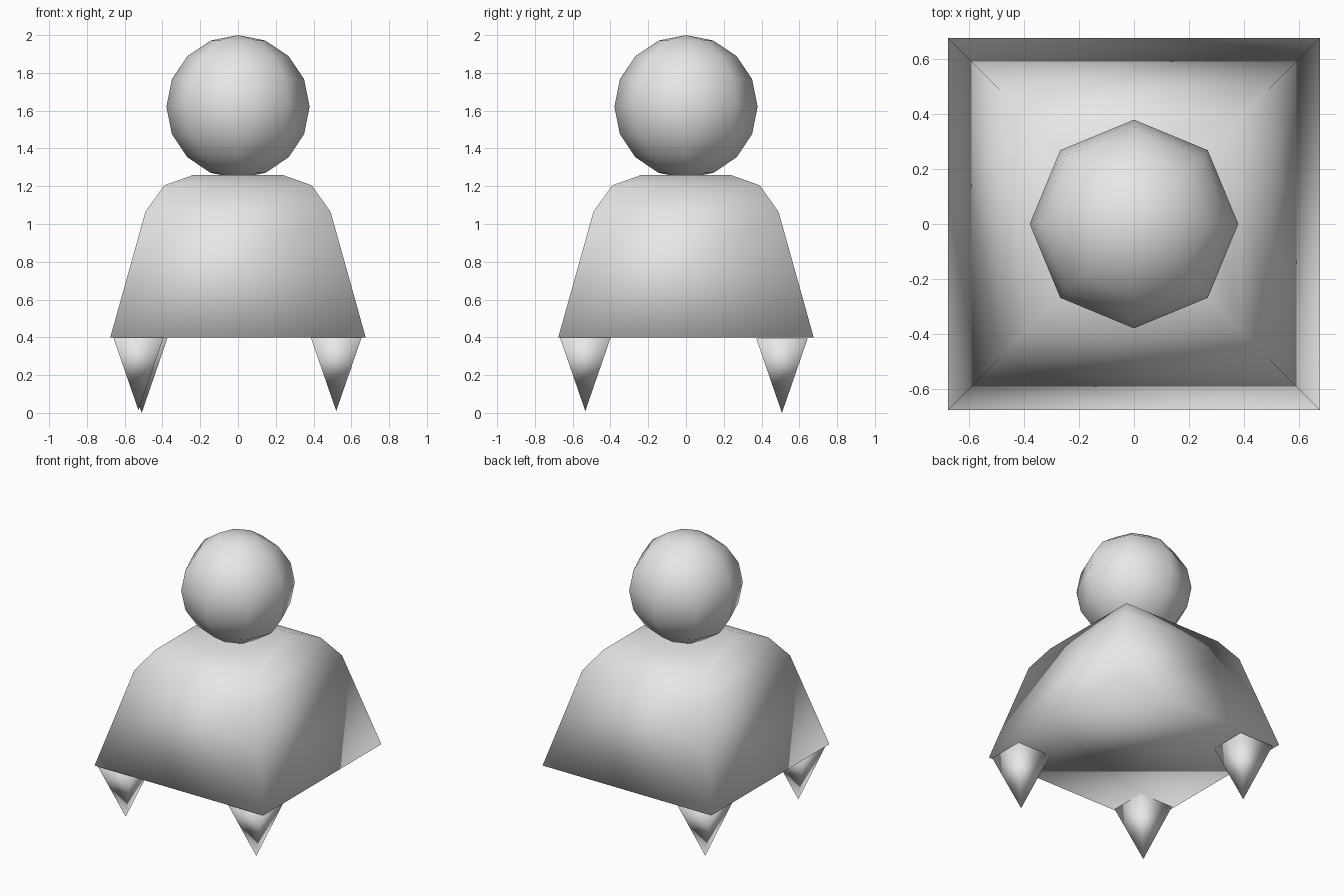
import bpy
import bmesh
from mathutils import Matrix

cube = bpy.data.objects.get("Cube")
if cube:
    bpy.data.objects.remove(cube, do_unlink=True)

# Single plain grey material
grey = bpy.data.materials.new("plain_grey")
grey.use_nodes = True
colour = (0.8, 0.8, 0.8, 1)
grey.diffuse_color = colour
grey.node_tree.nodes["Principled BSDF"].inputs["Base Color"].default_value = colour


def finish(name, bm):
    """Turn a bmesh into a fully smooth-shaded grey object."""
    bmesh.ops.recalc_face_normals(bm, faces=bm.faces)
    for face in bm.faces:
        face.smooth = True
    mesh = bpy.data.meshes.new(name)
    bm.to_mesh(mesh)
    bm.free()
    mesh.materials.append(grey)
    obj = bpy.data.objects.new(name, mesh)
    bpy.context.collection.objects.link(obj)
    return obj


# Body: square rings (half width, height) from the wide base to the rounded shoulders
profile = [(0.676, 0.4), (0.49, 1.065), (0.39, 1.205), (0.235, 1.26)]
corners = [(-1, -1), (1, -1), (1, 1), (-1, 1)]
bm = bmesh.new()
rings = [[bm.verts.new((x * w, y * w, z)) for x, y in corners] for w, z in profile]
for low, high in zip(rings, rings[1:]):
    for i in range(4):
        j = (i + 1) % 4
        bm.faces.new((low[i], low[j], high[j], high[i]))
bm.faces.new(rings[0][::-1])
bm.faces.new(rings[-1])
finish("body", bm)

# Head: eight-sided ball resting on the body
bm = bmesh.new()
bmesh.ops.create_uvsphere(bm, u_segments=8, v_segments=8, radius=0.379)
head = finish("head", bm)
head.location = (0, 0, 1.621)


# Feet: upside-down square pyramids under three of the corners
def add_foot(name, x, y, tip, half=0.136, height=0.394):
    bm = bmesh.new()
    top = [bm.verts.new((cx * half, cy * half, height)) for cx, cy in corners]
    point = bm.verts.new((0, 0, 0))
    bm.faces.new(top)
    for i in range(4):
        bm.faces.new((top[(i + 1) % 4], top[i], point))
    finish(name, bm).location = (x, y, tip)


add_foot("front_left_foot", 0.52, -0.533, 0.01)
add_foot("front_right_foot", -0.527, -0.533, 0.014)
add_foot("back_right_foot", -0.51, 0.508, 0.0)
